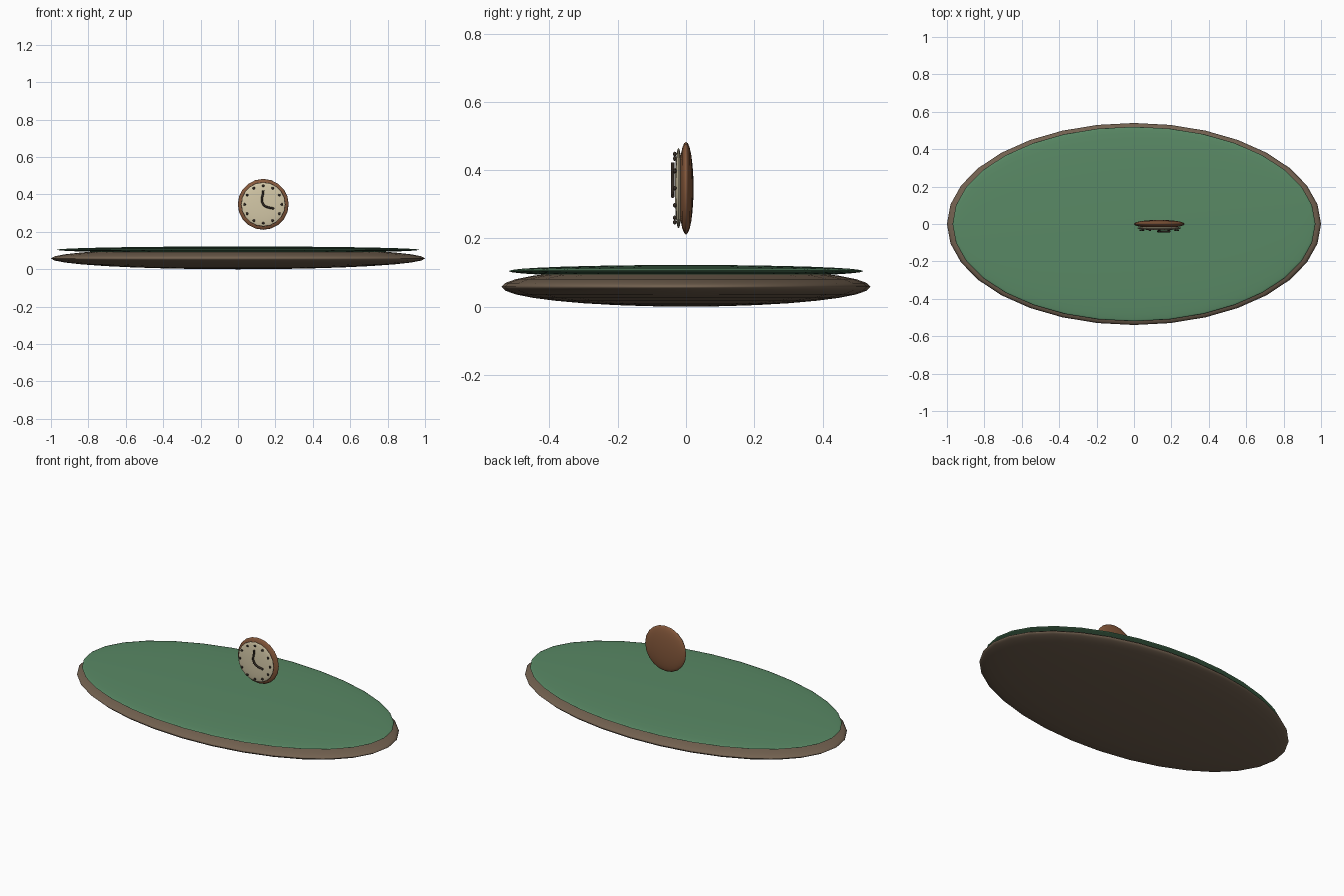
import bpy, math

if "Cube" in bpy.data.objects:
    bpy.data.objects.remove(bpy.data.objects["Cube"])


def mat(name, rgb):
    m = bpy.data.materials.new(name)
    m.diffuse_color = (*rgb, 1)
    m.use_nodes = True
    m.node_tree.nodes["Principled BSDF"].inputs["Base Color"].default_value = m.diffuse_color
    return m


EARTH = mat("earth brown", (0.17, 0.12, 0.08))
GRASS = mat("grass green", (0.10, 0.25, 0.13))
WOOD = mat("warm wood", (0.24, 0.10, 0.045))
CREAM = mat("cream", (0.66, 0.58, 0.39))
DARK = mat("dark brown", (0.035, 0.025, 0.018))


def ellipsoid(name, loc, radii, material, seg=32, rings=16, rot=(0, 0, 0)):
    bpy.ops.mesh.primitive_uv_sphere_add(segments=seg, ring_count=rings, radius=1,
                                         location=loc, rotation=rot)
    o = bpy.context.object
    o.name = name
    o.scale = radii
    o.data.materials.append(material)
    bpy.ops.object.shade_smooth()
    return o


# Ground: brown slab with a grass layer on top
ellipsoid("ground_base", (0, 0, 0.058), (1, 0.54, 0.058), EARTH)
ellipsoid("grass_top", (0, 0, 0.104), (0.97, 0.52, 0.018), GRASS)

# Floating clock, facing the front
CX, CZ = 0.135, 0.347
FRONT = (math.pi / 2, 0, 0)
ellipsoid("clock_case", (CX, 0, CZ), (0.136, 0.136, 0.022), WOOD, 20, 12, FRONT)
ellipsoid("clock_face", (CX, -0.022, CZ), (0.118, 0.118, 0.011), CREAM, 20, 12, FRONT)

# Hour markers
for i in range(12):
    a = i * math.tau / 12
    ellipsoid(f"hour_marker_{i + 1}",
              (CX + 0.1 * math.sin(a), -0.033, CZ + 0.1 * math.cos(a)),
              (0.007, 0.007, 0.005), DARK, 12, 8, FRONT)

# Hands: one bent tube from twelve, through the middle, to four
curve = bpy.data.curves.new("clock_hands", "CURVE")
curve.dimensions = "3D"
curve.bevel_depth = 0.0055
curve.bevel_resolution = 2
curve.resolution_u = 8
curve.use_fill_caps = True
spline = curve.splines.new("BEZIER")
spline.bezier_points.add(2)
for p, (x, z) in zip(spline.bezier_points, [(0, 0.075), (0, 0), (0.058, -0.024)]):
    p.co = (CX + x, -0.039, CZ + z)
    p.handle_left_type = p.handle_right_type = "AUTO"
curve.materials.append(DARK)
hands = bpy.data.objects.new("clock_hands", curve)
bpy.context.collection.objects.link(hands)
